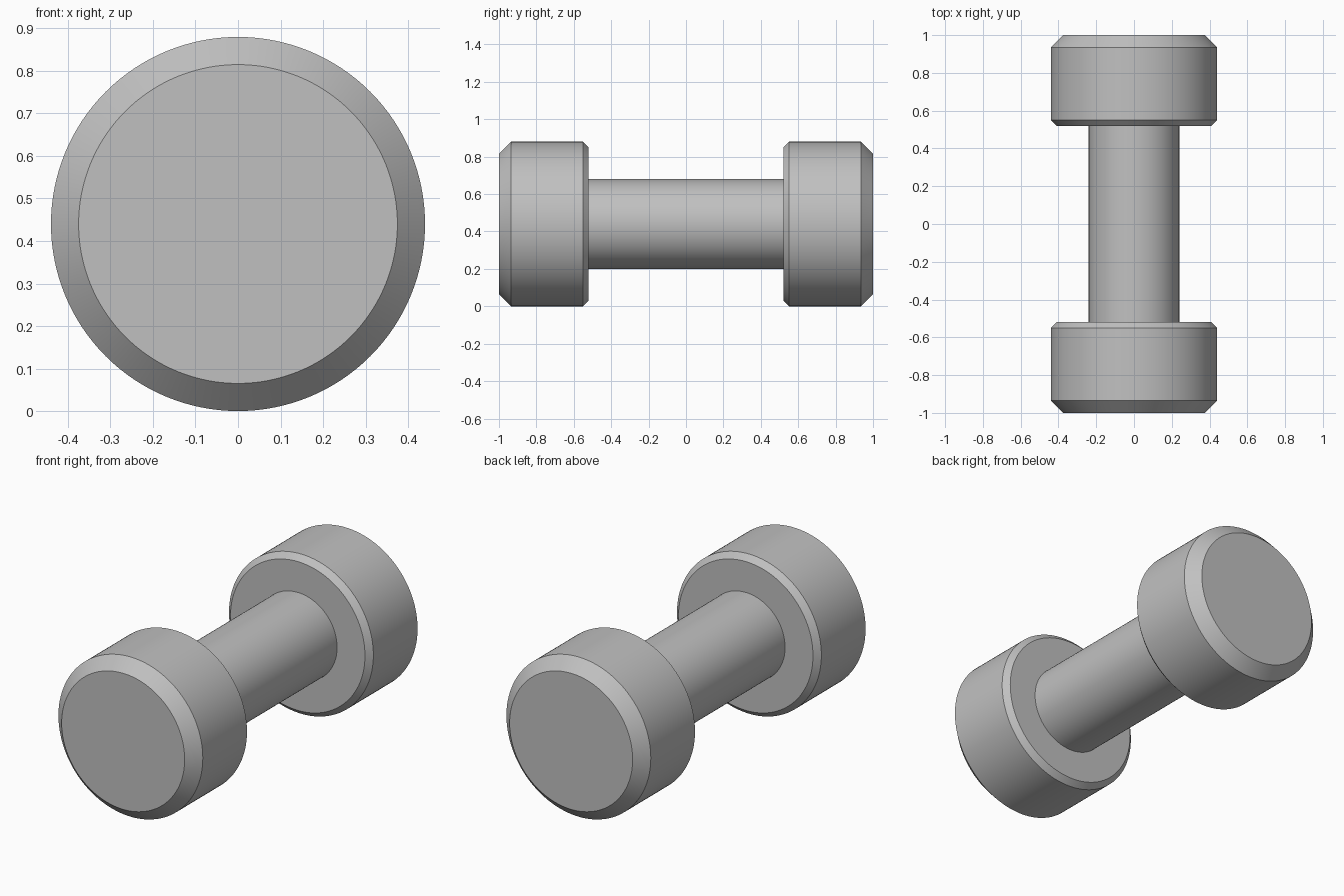
import bpy
import bmesh
from math import radians, tau
from mathutils import Matrix, Vector

cube = bpy.data.objects.get("Cube")
if cube:
    bpy.data.objects.remove(cube, do_unlink=True)

SEGMENTS = 128
AXIS_HEIGHT = 0.44

steel = bpy.data.materials.new("grey_steel")
steel.use_nodes = True
grey = (0.53, 0.53, 0.53, 1)
steel.diffuse_color = grey
steel.node_tree.nodes["Principled BSDF"].inputs["Base Color"].default_value = grey


def lathe(name, profile):
    """Spin (radius, y) points around the lengthwise axis."""
    bm = bmesh.new()
    verts = [bm.verts.new((r, y, 0)) for r, y in profile]
    edges = [bm.edges.new(pair) for pair in zip(verts, verts[1:])]
    bmesh.ops.spin(bm, geom=verts + edges, cent=(0, 0, 0), axis=(0, 1, 0),
                   angle=tau, steps=SEGMENTS, use_duplicate=False)
    bmesh.ops.remove_doubles(bm, verts=bm.verts, dist=0.0001)
    # Close the round ends with flat caps
    rims = [e for e in bm.edges if e.is_boundary]
    bmesh.ops.holes_fill(bm, edges=rims, sides=0)
    bmesh.ops.recalc_face_normals(bm, faces=bm.faces)
    mesh = bpy.data.meshes.new(name)
    bm.to_mesh(mesh)
    bm.free()
    mesh.materials.append(steel)
    obj = bpy.data.objects.new(name, mesh)
    bpy.context.collection.objects.link(obj)
    obj.location.z = AXIS_HEIGHT
    bpy.ops.object.select_all(action="DESELECT")
    obj.select_set(True)
    bpy.context.view_layer.objects.active = obj
    bpy.ops.object.shade_smooth_by_angle(angle=radians(25))
    return obj


# Round grip, reaching slightly into both weights
lathe("handle", [(0.24, -0.54), (0.24, 0.54)])

# Chamfered weights, wider chamfer on the outer end
for name, side in (("front_weight", -1), ("back_weight", 1)):
    profile = [(0.41, 0.52), (0.44, 0.55), (0.44, 0.935), (0.375, 1.0)]
    lathe(name, [(r, side * y) for r, y in profile])
